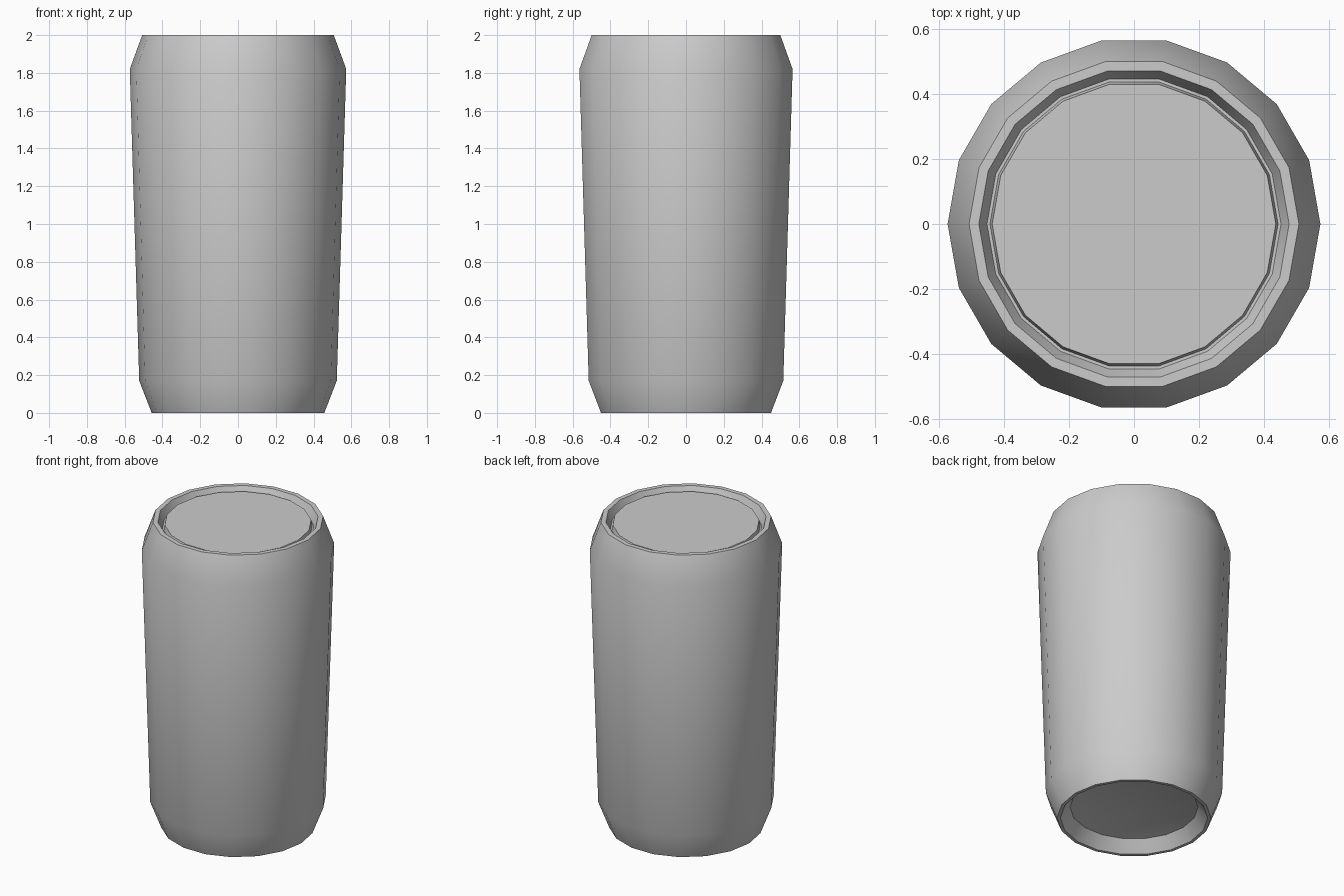
import bpy, bmesh, math

if "Cube" in bpy.data.objects:
    bpy.data.objects.remove(bpy.data.objects["Cube"])

SIDES = 18

# Radius/height profile from underside dome, round the body, to the recessed lid
profile = [
    (0.25, 0.10), (0.38, 0.075), (0.437, 0.0),        # concave underside
    (0.457, 0.0), (0.523, 0.17), (0.573, 1.82), (0.507, 2.0),  # body
    (0.477, 2.0), (0.452, 1.945), (0.443, 1.945), (0.436, 1.98),  # rim and groove
]

bm = bmesh.new()
rings = []
for r, z in profile:
    rings.append([bm.verts.new((r * math.cos(math.tau * i / SIDES),
                                r * math.sin(math.tau * i / SIDES), z))
                  for i in range(SIDES)])

# Walls between neighbouring rings
for a, b in zip(rings, rings[1:]):
    for i in range(SIDES):
        j = (i + 1) % SIDES
        bm.faces.new((a[i], a[j], b[j], b[i]))

# Underside fan and flat lid
centre = bm.verts.new((0, 0, 0.115))
for i in range(SIDES):
    bm.faces.new((centre, rings[0][(i + 1) % SIDES], rings[0][i]))
bm.faces.new(rings[-1])

bmesh.ops.recalc_face_normals(bm, faces=bm.faces)
mesh = bpy.data.meshes.new("drink_can")
bm.to_mesh(mesh)
bm.free()
can = bpy.data.objects.new("drink_can", mesh)
bpy.context.collection.objects.link(can)

bpy.context.view_layer.objects.active = can
can.select_set(True)
bpy.ops.object.shade_smooth_by_angle(angle=math.radians(40))
